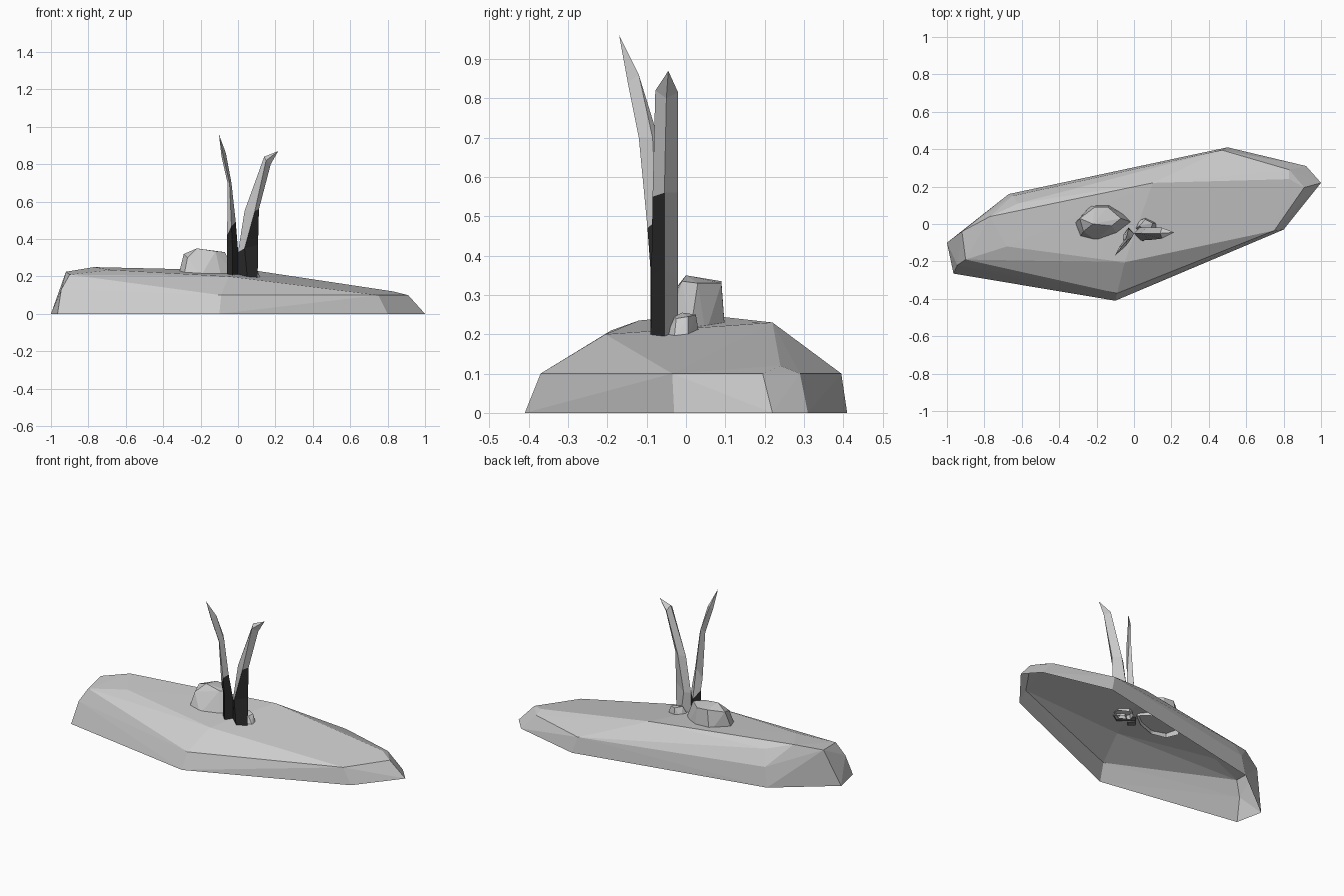
import bpy, bmesh
from mathutils import Vector

old = bpy.data.objects.get("Cube")
if old:
    bpy.data.objects.remove(old, do_unlink=True)


def material(name, value):
    mat = bpy.data.materials.new(name)
    mat.use_nodes = True
    colour = (value, value, value, 1)
    mat.diffuse_color = colour
    mat.node_tree.nodes["Principled BSDF"].inputs["Base Color"].default_value = colour
    return mat


stone_grey = material("stone grey", 0.6)
dark_sheath = material("dark sheath", 0.025)


def finish(name, bm, materials):
    mesh = bpy.data.meshes.new(name)
    bm.to_mesh(mesh)
    bm.free()
    for mat in materials:
        mesh.materials.append(mat)
    obj = bpy.data.objects.new(name, mesh)
    bpy.context.collection.objects.link(obj)
    return obj


def open_stone(name, base, upper):
    """Faceted convex stone, open underneath."""
    bm = bmesh.new()
    floor = [bm.verts.new(p) for p in base]
    for p in upper:
        bm.verts.new(p)
    result = bmesh.ops.convex_hull(bm, input=bm.verts[:])
    spare = [v for v in result["geom_interior"] if isinstance(v, bmesh.types.BMVert)]
    bmesh.ops.delete(bm, geom=spare, context="VERTS")
    floor = {v for v in floor if v.is_valid}
    under = [f for f in bm.faces if all(v in floor for v in f.verts)]
    bmesh.ops.delete(bm, geom=under, context="FACES_ONLY")
    bmesh.ops.recalc_face_normals(bm, faces=bm.faces[:])
    return finish(name, bm, [stone_grey])


def at_height(outline, z):
    return [(x, y, z) for x, y in outline]


# Long faceted mound: foot, shoulder and crown
foot = [(-.965, -.265), (-.1, -.41), (.8, -.03), (1, .22),
        (.92, .31), (.5, .41), (-.67, .16), (-1, -.1)]
shoulder = [(-.09, -.37), (.75, -.035), (.91, .195), (.83, .29), (.47, .395)]
crown = [(-.945, -.22, .13), (-.65, .15, .12), (-.9, -.19, .21), (-.05, -.205, .2),
         (.83, .24, .12), (.1, .22, .23), (-.62, .11, .21), (-.77, .04, .25),
         (-.92, -.04, .225), (-.68, -.12, .235)]
open_stone("mound", at_height(foot, 0), at_height(shoulder, .1) + crown)

# Two stones resting on the mound
open_stone("large_stone",
           at_height([(-.32, 0), (-.23, .1), (-.13, .1), (-.05, .05), (-.01, .01),
                      (-.09, -.05), (-.2, -.09), (-.29, -.07)], .2),
           [(-.22, 0, .35), (-.29, .03, .32), (-.21, .09, .335), (-.14, .09, .33),
            (-.07, .03, .33), (-.12, -.01, .335), (-.27, -.04, .3)])
open_stone("small_stone",
           at_height([(0, -.03), (.02, .02), (.06, .035), (.12, .005), (.12, -.03), (.06, -.06)], .19),
           [(.03, -.01, .255), (.06, .025, .25), (.1, .005, .245), (.09, -.025, .24), (.05, -.03, .245)])


def blade(name, rings, tip, is_dark):
    """Tapering leaf with a four-sided section: inner, front, outer, back."""
    bm = bmesh.new()
    loops = [[bm.verts.new(p) for p in ring] for ring in rings]
    point = bm.verts.new(tip)
    for level, low in enumerate(loops):
        for side in range(4):
            nxt = (side + 1) % 4
            if level + 1 < len(loops):
                high = loops[level + 1]
                face = bm.faces.new((low[side], low[nxt], high[nxt], high[side]))
            else:
                face = bm.faces.new((low[side], low[nxt], point))
            face.material_index = int(is_dark(level, side))
    bmesh.ops.recalc_face_normals(bm, faces=bm.faces[:])
    return finish(name, bm, [stone_grey, dark_sheath])


# Left blade, leaning outward, with a dark sheath on its front
blade("left_blade",
      [[(0, -.05, .19), (.05, -.09, .19), (.105, -.055, .19), (.05, -.02, .19)],
       [(0, -.05, .33), (.035, -.088, .35), (.107, -.055, .37), (.03, -.02, .34)],
       [(.035, -.05, .55), (.09, -.085, .55), (.112, -.055, .56), (.07, -.02, .56)],
       [(.14, -.05, .84), (.15, -.078, .82), (.175, -.05, .8), (.15, -.02, .815)]],
      (.215, -.045, .87),
      lambda level, side: (level == 0 and side < 2) or (level == 1 and side == 1))

# Right blade, leaning forward, sheathed all round at the bottom
blade("right_blade",
      [[(0, -.05, .19), (-.03, -.09, .19), (-.06, -.06, .19), (-.03, -.02, .19)],
       [(0, -.05, .34), (-.03, -.09, .36), (-.06, -.06, .36), (-.03, -.025, .31)],
       [(-.012, -.075, .49), (-.035, -.098, .47), (-.058, -.08, .42), (-.035, -.05, .5)],
       [(-.035, -.085, .7), (-.045, -.12, .7), (-.056, -.11, .7), (-.045, -.08, .73)],
       [(-.065, -.12, .86), (-.078, -.148, .84), (-.088, -.14, .84), (-.078, -.12, .86)]],
      (-.102, -.17, .96),
      lambda level, side: level == 0 or (level == 1 and side < 2))
